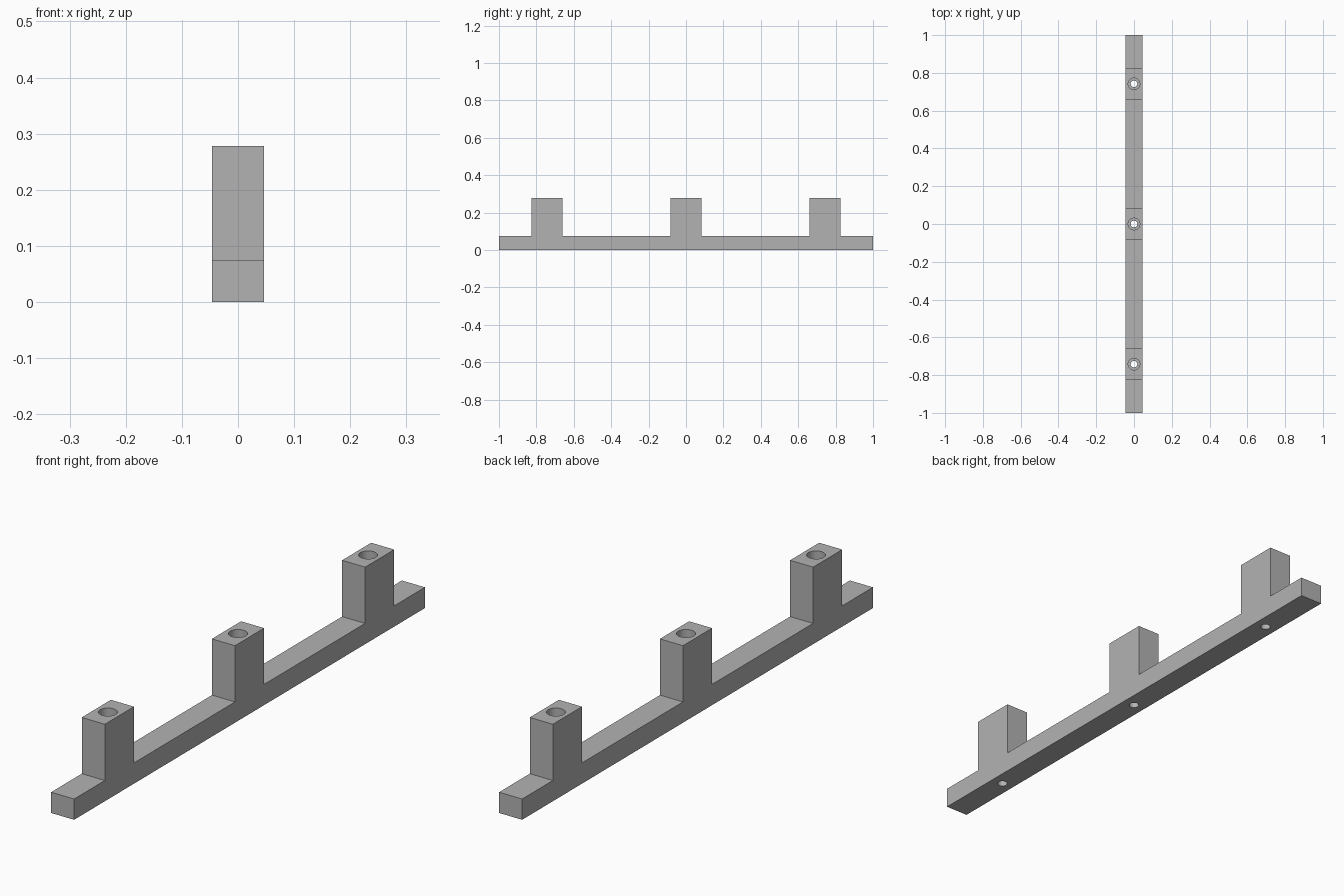
import bpy, bmesh, math

if "Cube" in bpy.data.objects:
    bpy.data.objects.remove(bpy.data.objects["Cube"])

HALF_W, BAR_H, TOP = 0.046, 0.075, 0.278
POSTS, POST_HALF = (-0.742, 0, 0.742), 0.083
HEAD_R, SHANK_R, SEGMENTS = 0.031, 0.0175, 48

grey = bpy.data.materials.new("plain grey")
grey.use_nodes = True
colour = (0.45, 0.45, 0.45, 1)
grey.diffuse_color = colour
grey.node_tree.nodes["Principled BSDF"].inputs["Base Color"].default_value = colour


def make_object(name, bm):
    bmesh.ops.recalc_face_normals(bm, faces=bm.faces)
    mesh = bpy.data.meshes.new(name)
    bm.to_mesh(mesh)
    bm.free()
    mesh.materials.append(grey)
    ob = bpy.data.objects.new(name, mesh)
    bpy.context.collection.objects.link(ob)
    return ob


# Bar with three upright posts, extruded from one side outline
outline = [(-1, 0), (-1, BAR_H)]
for y in POSTS:
    a, b = y - POST_HALF, y + POST_HALF
    outline += [(a, BAR_H), (a, TOP), (b, TOP), (b, BAR_H)]
outline += [(1, BAR_H), (1, 0)]
bm = bmesh.new()
side = bm.faces.new([bm.verts.new((-HALF_W, y, z)) for y, z in outline])
extruded = bmesh.ops.extrude_face_region(bm, geom=[side], use_keep_orig=True)
moved = [v for v in extruded["geom"] if isinstance(v, bmesh.types.BMVert)]
bmesh.ops.translate(bm, verts=moved, vec=(2 * HALF_W, 0, 0))
rail = make_object("mounting_rail", bm)

# Stepped screw holes: wide bore through each post, narrow bore through the bar
bm = bmesh.new()
steps = [(SHANK_R, -0.05), (SHANK_R, BAR_H), (HEAD_R, BAR_H), (HEAD_R, TOP + 0.05)]
for y in POSTS:
    rings = []
    for r, z in steps:
        angles = [math.tau * i / SEGMENTS for i in range(SEGMENTS)]
        rings.append([bm.verts.new((r * math.cos(t), y + r * math.sin(t), z)) for t in angles])
    for low, high in zip(rings, rings[1:]):
        for i in range(SEGMENTS):
            j = (i + 1) % SEGMENTS
            bm.faces.new((low[i], low[j], high[j], high[i]))
    bm.faces.new(rings[0][::-1])
    bm.faces.new(rings[-1])
cutter = make_object("screw_hole_cutter", bm)
cutter.hide_render = True

# Cut the holes and keep the edges sharp
cut = rail.modifiers.new("screw holes", "BOOLEAN")
cut.operation = "DIFFERENCE"
cut.solver = "EXACT"
cut.object = cutter
bpy.ops.object.select_all(action="DESELECT")
rail.select_set(True)
bpy.context.view_layer.objects.active = rail
bpy.ops.object.modifier_apply(modifier=cut.name)
bpy.data.objects.remove(cutter)
bpy.ops.object.shade_smooth_by_angle(angle=math.radians(30))
